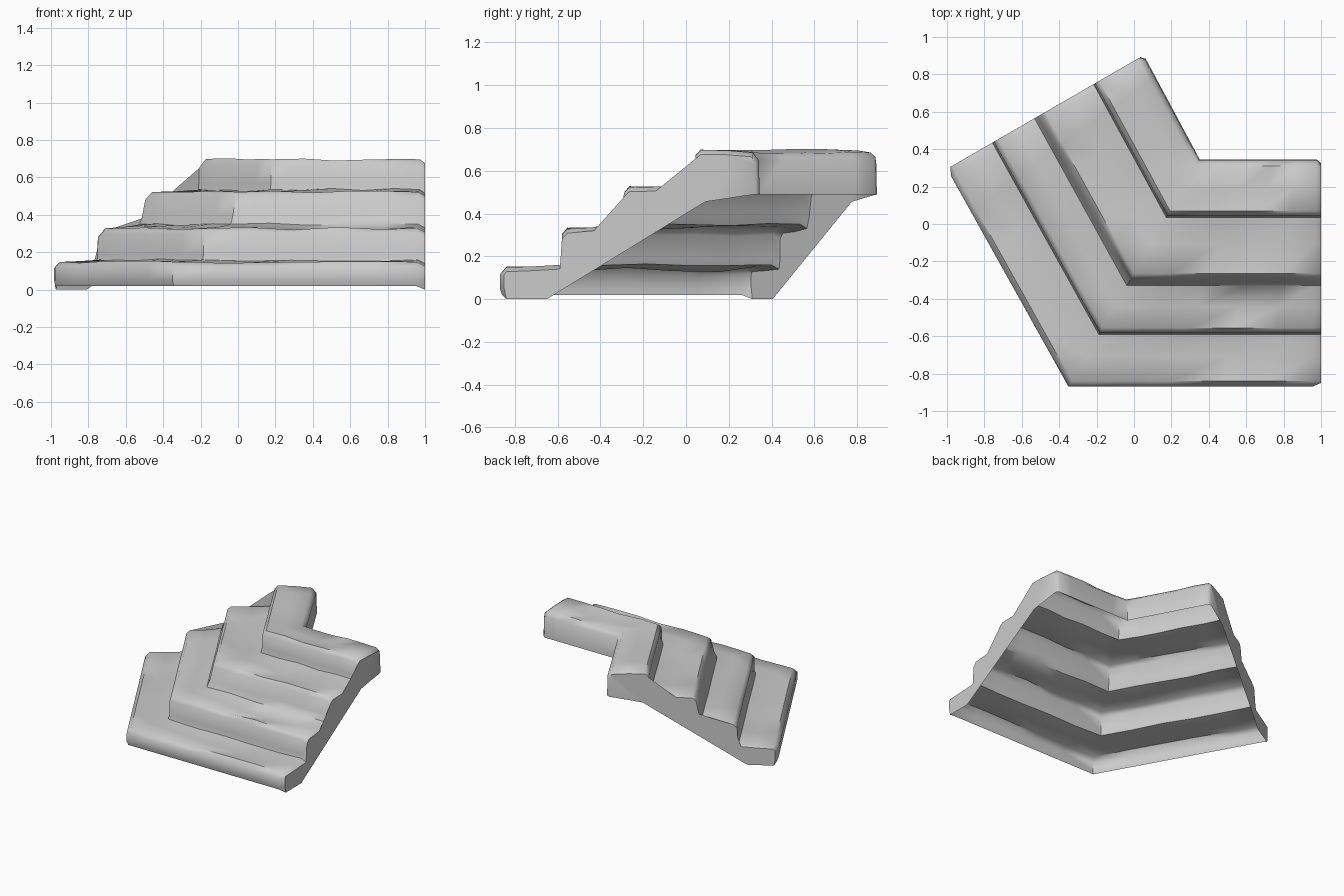
import bpy, bmesh, math, random
from mathutils import Vector

if "Cube" in bpy.data.objects:
    bpy.data.objects.remove(bpy.data.objects["Cube"])

random.seed(4)

# Stair section: distance in from the front face, height
profile = [(0.01, 0.02), (0.0, 0.05), (0.0, 0.115), (0.03, 0.148), (0.16, 0.153), (0.28, 0.16),
           (0.287, 0.19), (0.29, 0.30), (0.315, 0.328), (0.43, 0.335), (0.54, 0.35),
           (0.56, 0.40), (0.582, 0.50), (0.605, 0.522), (0.76, 0.526), (0.905, 0.535),
           (0.912, 0.57), (0.915, 0.67), (0.94, 0.697), (1.06, 0.695), (1.18, 0.685),
           (1.21, 0.65), (1.215, 0.49)]
mid_treads = (4, 9, 14, 19)
CORNER = Vector((-0.35, -0.87))


def corner_point(d):
    return CORNER + Vector((d * math.tan(math.radians(30)), d))


def end_point(d, left):
    if left:
        return Vector((-1.0, 0.295)) + d * Vector((0.866, 0.5))
    return Vector((1.0, -0.87 + d))


def section(bm, t, left):
    """One slice of the stairs, t = 0 at the corner, 1 at the wing end."""
    verts = []
    for i, (d, z) in enumerate(profile):
        if t == 1:                       # worn, rounded wing ends
            d += 0.02 if i < 3 else 0
            d -= 0.02 if i > 20 else 0
            z -= 0.02 if 2 < i < 22 else 0
            z = 0.0 if i == 0 else z
        elif 0 < t < 0.9:                # worn, uneven treads
            if i in mid_treads:
                z += random.uniform(-0.03, 0.01)
            elif 2 < i < 21:
                z += random.uniform(-0.008, 0.006)
        p = corner_point(d).lerp(end_point(d, left), t)
        verts.append(bm.verts.new((p.x, p.y, z)))
    return verts


bm = bmesh.new()
steps = [0.2, 0.4, 0.6, 0.8, 0.965, 1.0]
rows = [section(bm, t, True) for t in reversed(steps)]
rows.append(section(bm, 0, False))
rows += [section(bm, t, False) for t in steps]

# Outer skin of both wings, open underneath
for a, b in zip(rows, rows[1:]):
    for i in range(len(profile) - 1):
        bm.faces.new((a[i], b[i], b[i + 1], a[i + 1]))

# End walls with the sloping lower edge
for row, left in ((rows[0], True), (rows[-1], False)):
    lower = []
    for d, z in ((0.96, 0.455), (0.22, 0.0)):
        p = end_point(d, left)
        lower.append(bm.verts.new((p.x, p.y, z)))
    loop = row + lower
    bm.faces.new(loop if not left else loop[::-1])

bmesh.ops.triangulate(bm, faces=[f for f in bm.faces if len(f.verts) > 4])
bmesh.ops.recalc_face_normals(bm, faces=bm.faces)
up = sum(f.normal.z * f.calc_area() for f in bm.faces)
if up < 0:
    bmesh.ops.reverse_faces(bm, faces=bm.faces)

mesh = bpy.data.meshes.new("corner_stairs")
bm.to_mesh(mesh)
bm.free()
stairs = bpy.data.objects.new("corner_stairs", mesh)
bpy.context.collection.objects.link(stairs)
bpy.context.view_layer.objects.active = stairs
stairs.select_set(True)
bpy.ops.object.shade_smooth_by_angle(angle=math.radians(50))
